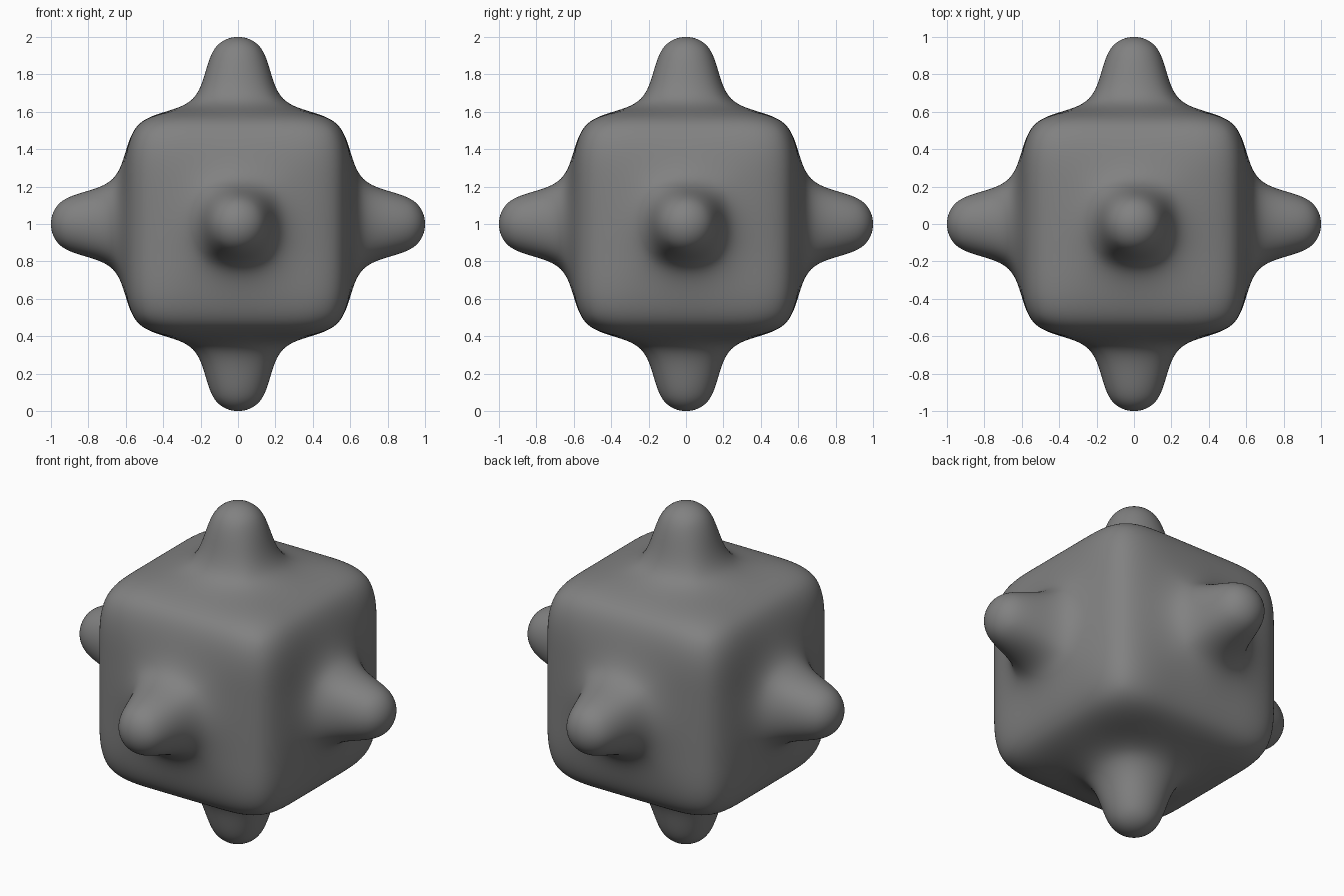
import bpy, bmesh
from mathutils import Vector

if "Cube" in bpy.data.objects:
    bpy.data.objects.remove(bpy.data.objects["Cube"])

A = 0.6        # half size of the cage cube
B = 0.188      # half width of each knob cage
TIP = 1.035    # cage height of the knobs (rounds down to 1.0)

# Cage: a cube cut into a 3 x 3 grid on every face
bm = bmesh.new()
bmesh.ops.create_cube(bm, size=2 * A)
for axis in (Vector((1, 0, 0)), Vector((0, 1, 0)), Vector((0, 0, 1))):
    for s in (-B, B):
        bmesh.ops.bisect_plane(bm, geom=bm.verts[:] + bm.edges[:] + bm.faces[:],
                               plane_co=axis * s, plane_no=axis)

# Knobs: pull the middle square of every face outwards
bm.normal_update()
middles = [f for f in bm.faces
           if (f.calc_center_median() - f.normal * A).length < 0.01]
caps = bmesh.ops.extrude_discrete_faces(bm, faces=middles)["faces"]
bm.normal_update()
for f in caps:
    bmesh.ops.translate(bm, verts=f.verts[:], vec=f.normal * (TIP - A))
bmesh.ops.translate(bm, verts=bm.verts[:], vec=Vector((0, 0, 1)))
bmesh.ops.recalc_face_normals(bm, faces=bm.faces[:])

mesh = bpy.data.meshes.new("knobbed_cube")
bm.to_mesh(mesh)
bm.free()
for p in mesh.polygons:
    p.use_smooth = True
body = bpy.data.objects.new("knobbed_cube", mesh)
bpy.context.collection.objects.link(body)

# Dark grey colour
dark = bpy.data.materials.new("dark_grey")
dark.diffuse_color = (0.22, 0.22, 0.22, 1)
dark.use_nodes = True
dark.node_tree.nodes["Principled BSDF"].inputs["Base Color"].default_value = dark.diffuse_color
mesh.materials.append(dark)

# Rounded smooth surface
sub = body.modifiers.new("rounding", "SUBSURF")
sub.levels = sub.render_levels = 4
